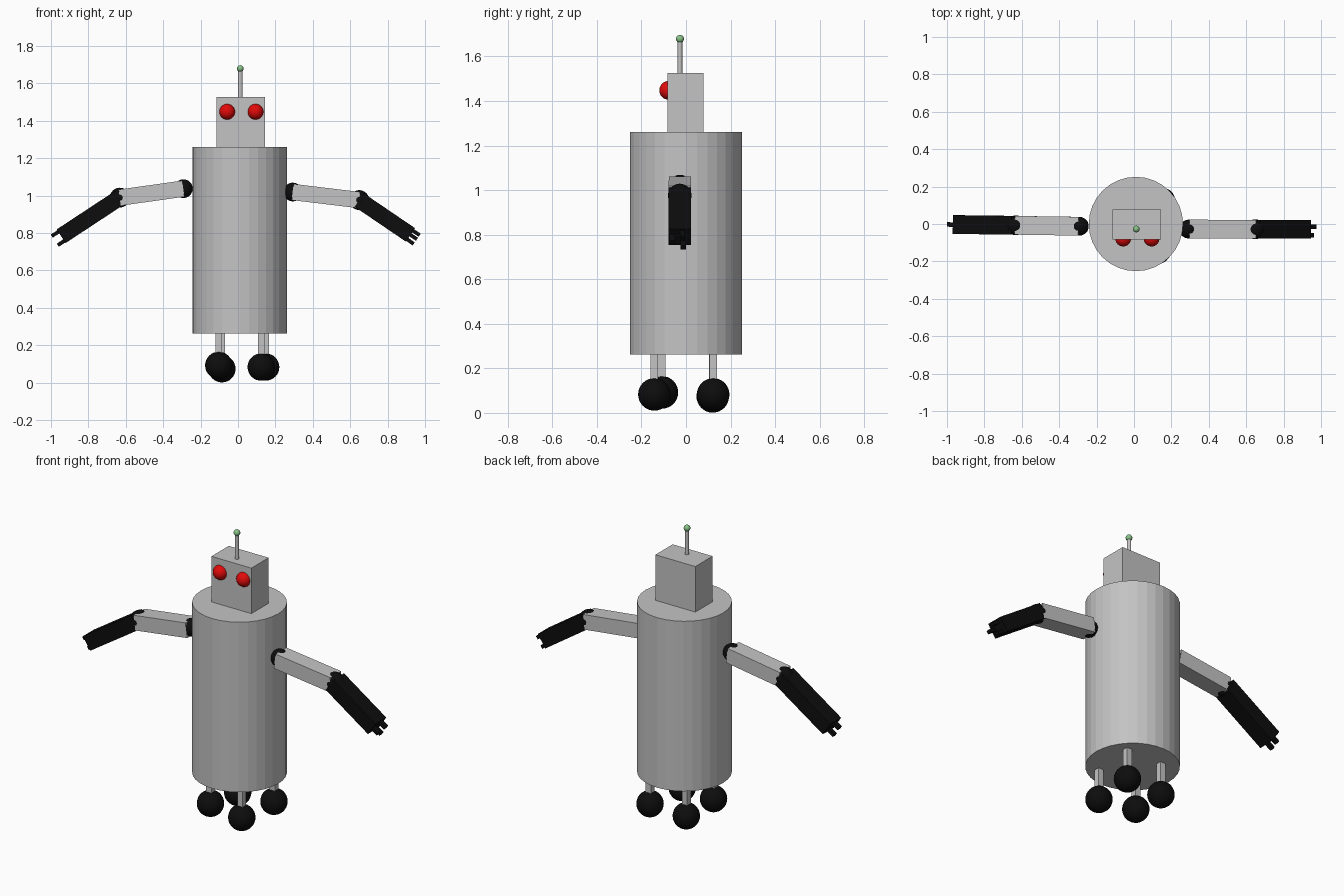
import bpy
from mathutils import Vector, Matrix

if "Cube" in bpy.data.objects:
    bpy.data.objects.remove(bpy.data.objects["Cube"])


def mat(name, r, g, b):
    m = bpy.data.materials.new(name)
    m.diffuse_color = (r, g, b, 1)
    m.use_nodes = True
    m.node_tree.nodes["Principled BSDF"].inputs["Base Color"].default_value = m.diffuse_color
    return m


GREY = mat("light_grey", 0.55, 0.55, 0.55)
BLACK = mat("black", 0.004, 0.004, 0.004)
RED = mat("red", 0.75, 0.003, 0.003)
GREEN = mat("soft_green", 0.25, 0.55, 0.25)


def finish(name, m):
    ob = bpy.context.object
    ob.name = name
    ob.data.materials.append(m)
    return ob


def box(name, lo, hi, m):
    lo, hi = Vector(lo), Vector(hi)
    bpy.ops.mesh.primitive_cube_add(size=1, location=(lo + hi) / 2)
    ob = finish(name, m)
    ob.data.transform(Matrix.Diagonal((*(hi - lo), 1)))
    return ob


def ball(name, c, r, m):
    bpy.ops.mesh.primitive_uv_sphere_add(segments=32, ring_count=16, radius=r, location=c)
    ob = finish(name, m)
    bpy.ops.object.shade_smooth()
    return ob


def cylinder(name, x, y, z0, z1, r, sides, m):
    bpy.ops.mesh.primitive_cylinder_add(vertices=sides, radius=r, depth=z1 - z0,
                                        location=(x, y, (z0 + z1) / 2))
    return finish(name, m)


def beam(name, a, b, wy, h, m, oy=0, oh=0):
    """Box running from a to b, wy wide along y, h high; oy/oh shift it sideways/up."""
    a, b = Vector(a), Vector(b)
    d = (b - a).normalized()
    side = Vector((0, 1, 0))
    side = (side - d * side.dot(d)).normalized()
    up = d.cross(side)
    if up.z < 0:
        up, side = -up, -side
    oy_sign = 1 if side.y > 0 else -1
    bpy.ops.mesh.primitive_cube_add(size=1)
    ob = finish(name, m)
    rot = Matrix((d, side, up)).transposed().to_4x4()
    ob.data.transform(rot @ Matrix.Diagonal(((b - a).length, wy, h, 1)))
    if rot.determinant() < 0:
        ob.data.flip_normals()
    ob.location = (a + b) / 2 + side * oy * oy_sign + up * oh
    return ob


# Body and head
cylinder("body", 0.01, 0.0, 0.263, 1.26, 0.252, 32, GREY)
box("head", (-0.115, -0.082, 1.255), (0.144, 0.078, 1.527), GREY)
for side, x in (("left", -0.058), ("right", 0.094)):
    ball("eye_" + side, (x, -0.078, 1.448), 0.042, RED)

# Antenna
cylinder("antenna_rod", 0.012, -0.027, 1.52, 1.67, 0.011, 12, GREY)
ball("antenna_tip", (0.012, -0.027, 1.679), 0.018, GREEN)

# Legs with ball feet
feet = {"front_left": (-0.103, -0.108, 0.092), "back_left": (-0.086, 0.12, 0.074),
        "front_right": (0.124, -0.142, 0.083), "back_right": (0.148, 0.122, 0.083)}
for key, (x, y, z) in feet.items():
    box("leg_" + key, (x - 0.017, y - 0.017, z), (x + 0.017, y + 0.017, 0.28), GREY)
    ball("foot_" + key, (x, y, z), 0.073, BLACK)

# Arms: shoulder, upper arm, elbow, forearm, fingers
arms = {
    "left": ((-0.292, -0.012, 1.037), (-0.632, -0.007, 0.989), (-0.945, -0.003, 0.783),
             ((0.0, 0.028), (0.0, -0.03))),
    "right": ((0.292, -0.027, 1.019), (0.648, -0.028, 0.976), (0.922, -0.028, 0.790),
              ((0.012, 0.026), (-0.033, 0.0), (0.015, -0.03))),
}
for side, (shoulder, elbow, wrist, fingers) in arms.items():
    ball("shoulder_" + side, shoulder, 0.05, BLACK)
    beam("upper_arm_" + side, shoulder, elbow, 0.1, 0.087, GREY)
    ball("elbow_" + side, elbow, 0.053, BLACK)
    beam("forearm_" + side, elbow, wrist, 0.1, 0.087, BLACK)
    w = Vector(wrist)
    d = (w - Vector(elbow)).normalized()
    for i, (oy, oh) in enumerate(fingers):
        beam(f"finger_{side}_{i + 1}", w - d * 0.02, w + d * 0.042, 0.024, 0.02, BLACK, oy, oh)
